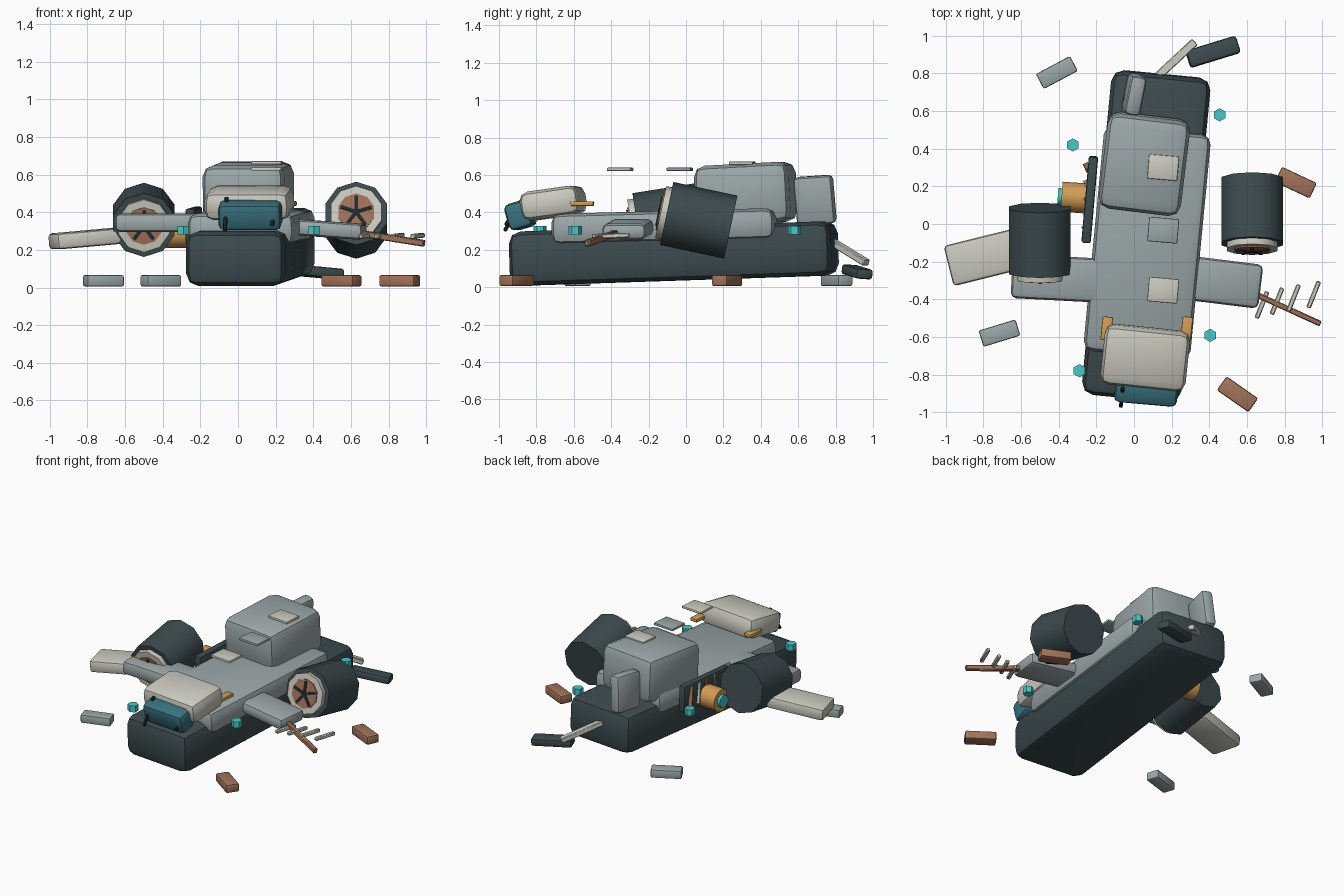
import bpy, bmesh
from math import radians, pi, sin, cos
from mathutils import Matrix, Vector, Euler

if "Cube" in bpy.data.objects:
    bpy.data.objects.remove(bpy.data.objects["Cube"])

COLORS = {
    "dark": (0.045, 0.07, 0.075), "grey": (0.33, 0.39, 0.39), "cream": (0.60, 0.60, 0.53),
    "teal": (0.04, 0.17, 0.21), "cyan": (0.06, 0.60, 0.57), "orange": (0.65, 0.34, 0.09),
    "brown": (0.36, 0.17, 0.10), "black": (0.015, 0.025, 0.03),
}
MATS = {}
for key, c in COLORS.items():
    MATS[key] = bpy.data.materials.new(key + "_paint")
    MATS[key].diffuse_color = (*c, 1)


def place(loc, rot=(0, 0, 0)):
    return Matrix.Translation(loc) @ Euler([radians(a) for a in rot]).to_matrix().to_4x4()


def finish(name, bm, color, matrix):
    me = bpy.data.meshes.new(name)
    bm.to_mesh(me)
    bm.free()
    me.materials.append(MATS[color])
    ob = bpy.data.objects.new(name, me)
    bpy.context.collection.objects.link(ob)
    ob.matrix_world = matrix
    bpy.ops.object.select_all(action='DESELECT')
    ob.select_set(True)
    bpy.context.view_layer.objects.active = ob
    bpy.ops.object.shade_smooth_by_angle(angle=radians(40))
    return ob


def box(name, color, loc, size, rot=(0, 0, 0), bevel=0.01, segs=2, matrix=None):
    bm = bmesh.new()
    bmesh.ops.create_cube(bm, size=1)
    bmesh.ops.scale(bm, vec=size, verts=bm.verts)
    if bevel:
        bmesh.ops.bevel(bm, geom=bm.edges[:], offset=bevel, segments=segs,
                        profile=0.5, affect='EDGES', clamp_overlap=True)
    m = place(loc, rot)
    return finish(name, bm, color, matrix @ m if matrix else m)


def rod(name, color, a, b, width, height):
    a, b = Vector(a), Vector(b)
    d = b - a
    bm = bmesh.new()
    bmesh.ops.create_cube(bm, size=1)
    bmesh.ops.scale(bm, vec=(width, d.length, height), verts=bm.verts)
    bmesh.ops.bevel(bm, geom=bm.edges[:], offset=0.005, segments=1, affect='EDGES')
    m = Matrix.Translation((a + b) / 2) @ d.to_track_quat('Y', 'Z').to_matrix().to_4x4()
    return finish(name, bm, color, m)


def cyl(name, color, matrix, radius, depth, sides):
    bm = bmesh.new()
    bmesh.ops.create_cone(bm, cap_ends=True, segments=sides, radius1=radius,
                          radius2=radius, depth=depth)
    return finish(name, bm, color, matrix)


# Hull and deck
box("lower_hull", "dark", (0.065, -0.065, 0.18), (0.53, 1.73, 0.29), (1.9, 0, -5.5), 0.065)
box("upper_deck", "grey", (0.07, -0.10, 0.325), (0.57, 1.20, 0.165), (1.5, 0, -5.5), 0.05)
box("rear_cabin", "grey", (0.055, 0.32, 0.50), (0.44, 0.51, 0.32), (3, 0, -7), 0.06)
box("tail_fin", "grey", (0.0, 0.69, 0.465), (0.085, 0.21, 0.26), (4, 5, -11), 0.025)

# Cockpit with windshield, bars and side clips
box("cockpit_shell", "cream", (0.06, -0.71, 0.45), (0.455, 0.32, 0.155), (8, 0, -6), 0.05)
box("windshield", "teal", (0.065, -0.885, 0.385), (0.335, 0.13, 0.145), (16, 0, -5), 0.03)
rod("left_windshield_bar", "black", (-0.07, -0.97, 0.30), (-0.06, -0.87, 0.48), 0.02, 0.02)
rod("right_windshield_bar", "black", (0.18, -0.965, 0.33), (0.205, -0.885, 0.45), 0.02, 0.02)
for side, x in (("left", -0.145), ("right", 0.28)):
    box(side + "_cockpit_clip", "orange", (x, -0.555, 0.447), (0.055, 0.125, 0.025), (0, 0, -6), 0.006)

# Wings
box("left_wing", "grey", (-0.38, -0.29, 0.345), (0.54, 0.235, 0.10), (0, 0, -3), 0.03)
box("right_wing", "grey", (0.44, -0.305, 0.312), (0.47, 0.235, 0.085), (0, 4, -7), 0.03)
box("torn_wing_tip", "cream", (-0.79, -0.175, 0.262), (0.40, 0.22, 0.085), (0, -5, 14), 0.02)
rod("wing_spar", "brown", (0.64, -0.37, 0.29), (0.99, -0.53, 0.235), 0.03, 0.035)
for i, (x, y) in enumerate(((0.68, -0.43), (0.76, -0.41), (0.848, -0.393), (0.955, -0.375))):
    rod(f"wing_rib_{i + 1}", "cream", (x - 0.028, y - 0.07, 0.272), (x + 0.028, y + 0.07, 0.278), 0.025, 0.025)

# Engines: ten sided drum, front ring, core and fan blades
TO_Y = Matrix.Rotation(pi / 2, 4, 'X')
for side, loc, pitch in (("left", (-0.50, -0.087, 0.36), 9), ("right", (0.628, 0.068, 0.358), -12)):
    m = place(loc, (pitch, 0, 0))
    cyl(side + "_engine_drum", "dark", m @ TO_Y, 0.172, 0.35, 10)
    cyl(side + "_engine_ring", "cream", m @ Matrix.Translation((0, -0.185, 0)) @ TO_Y, 0.142, 0.045, 10)
    cyl(side + "_engine_core", "brown", m @ Matrix.Translation((0, -0.195, 0)) @ TO_Y, 0.10, 0.04, 10)
    for k in range(5):
        a = k * 2 * pi / 5 + 0.3
        box(f"{side}_fan_blade_{k + 1}", "black", (0.045 * cos(a), -0.216, 0.045 * sin(a)),
            (0.085, 0.012, 0.018), (0, -a * 180 / pi, 0), 0, matrix=m)

# Open side bay with slats and a power cell
box("open_bay", "dark", (-0.235, 0.13, 0.33), (0.05, 0.46, 0.19), (1.5, 0, -5), 0.012)
for i in range(5):
    y = 0.30 - 0.083 * i
    box(f"bay_slat_{i + 1}", ("brown", "cream")[i % 2], (-0.248 - 0.002 * i, y, 0.34),
        (0.03, 0.022, 0.15), (12 - 6 * i, 0, 25), 0.003, 1)
TO_X = Matrix.Rotation(radians(-4), 4, 'Z') @ Matrix.Rotation(pi / 2, 4, 'Y')
cyl("power_cell", "orange", Matrix.Translation((-0.315, 0.14, 0.29)) @ TO_X, 0.08, 0.14, 12)
cyl("power_cell_cap", "cyan", Matrix.Translation((-0.39, 0.145, 0.29)) @ TO_X, 0.045, 0.03, 10)

# Loose roof hatches
for i, (y, z, col) in enumerate(((0.30, 0.663, "cream"), (-0.033, 0.63, "grey"), (-0.352, 0.63, "cream"))):
    box(f"roof_hatch_{i + 1}", col, (0.155, y, z), (0.16, 0.13, 0.018), (0, 0, -5), 0.006)

# Marker lights
for i, (x, y) in enumerate(((-0.325, 0.42), (0.455, 0.58), (0.405, -0.592), (-0.29, -0.78))):
    cyl(f"marker_light_{i + 1}", "cyan", Matrix.Translation((x, y, 0.305)), 0.035, 0.045, 6)

# Tail wreckage
rod("tail_strut", "cream", (0.11, 0.77, 0.25), (0.32, 0.965, 0.13), 0.045, 0.035)
box("tail_fragment", "dark", (0.42, 0.915, 0.082), (0.28, 0.095, 0.055), (-4, 5, 17), 0.015)

# Ground debris
for i, (x, y, yaw, col) in enumerate(((-0.41, 0.805, 28, "grey"), (-0.715, -0.58, 17, "grey"),
                                      (0.55, -0.905, -35, "brown"), (0.86, 0.22, -25, "brown"))):
    box(f"debris_{i + 1}", col, (x, y, 0.036), (0.205, 0.09, 0.06), (0, 0, yaw), 0.01)

for m in bpy.data.materials:
    if m.users and not m.is_grease_pencil:
        m.use_nodes = True
        m.node_tree.nodes["Principled BSDF"].inputs["Base Color"].default_value = m.diffuse_color
